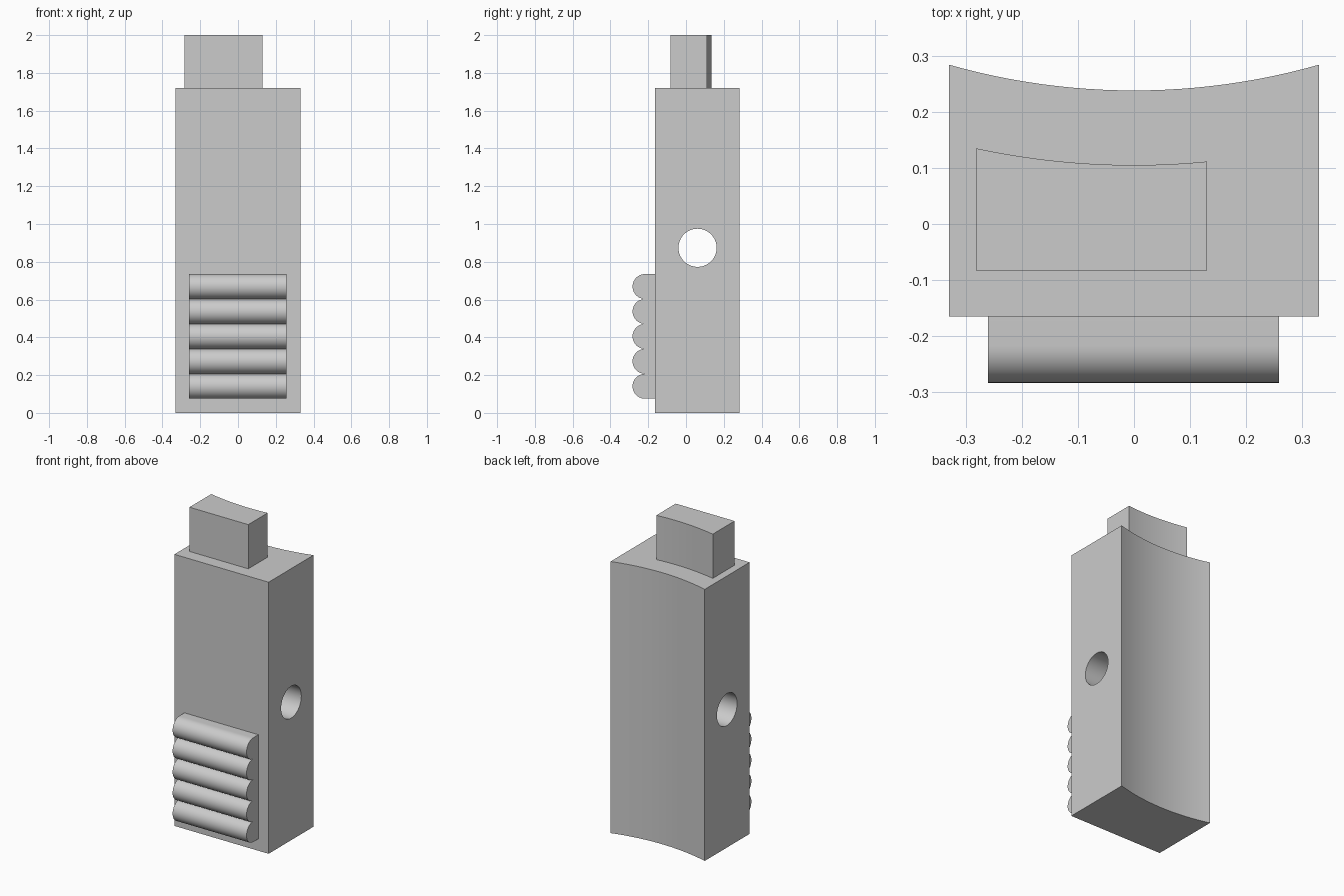
import bpy
import bmesh
from math import cos, sin, pi, sqrt, radians
from mathutils import Vector

if "Cube" in bpy.data.objects:
    bpy.data.objects.remove(bpy.data.objects["Cube"], do_unlink=True)

grey = bpy.data.materials.new("plain grey")
grey.use_nodes = True
COLOUR = (0.6, 0.6, 0.6, 1)
grey.diffuse_color = COLOUR
grey.node_tree.nodes["Principled BSDF"].inputs["Base Color"].default_value = COLOUR


def prism(name, points, direction):
    """Extrude a closed outline of 3D points along a direction."""
    bm = bmesh.new()
    face = bm.faces.new([bm.verts.new(p) for p in points])
    new = bmesh.ops.extrude_face_region(bm, geom=[face], use_keep_orig=True)
    verts = [g for g in new["geom"] if isinstance(g, bmesh.types.BMVert)]
    bmesh.ops.translate(bm, verts=verts, vec=Vector(direction))
    bmesh.ops.recalc_face_normals(bm, faces=bm.faces)
    mesh = bpy.data.meshes.new(name)
    bm.to_mesh(mesh)
    bm.free()
    mesh.materials.append(grey)
    obj = bpy.data.objects.new(name, mesh)
    bpy.context.collection.objects.link(obj)
    return obj


def activate(obj):
    bpy.ops.object.select_all(action="DESELECT")
    obj.select_set(True)
    bpy.context.view_layer.objects.active = obj


def smooth(obj):
    activate(obj)
    bpy.ops.object.shade_smooth_by_angle(angle=radians(30))


ARC_CENTRE = 1.445


def curved_block(name, x0, x1, front, radius, z0, z1, steps=24):
    """Block with a flat front and a hollow cylindrical back."""
    outline = [(x0, front, z0), (x1, front, z0)]
    for i in range(steps + 1):
        x = x1 + (x0 - x1) * i / steps
        outline.append((x, ARC_CENTRE - sqrt(radius ** 2 - x ** 2), z0))
    return prism(name, outline, (0, 0, z1 - z0))


# Main body and the offset tongue on top, with concentric hollow backs
body = curved_block("body", -0.33, 0.33, -0.165, 1.207, 0, 1.72)
tongue = curved_block("top_tongue", -0.282, 0.13, -0.083, 1.34, 1.70, 2)

# Cross hole through the body
circle = [(-0.5, 0.061 + 0.101 * cos(2 * pi * i / 64), 0.874 + 0.101 * sin(2 * pi * i / 64))
          for i in range(64)]
cutter = prism("hole_cutter", circle, (1, 0, 0))
cutter.hide_render = True
cut = body.modifiers.new("cross_hole", "BOOLEAN")
cut.operation = "DIFFERENCE"
cut.solver = "EXACT"
cut.object = cutter
activate(body)
bpy.ops.object.modifier_apply(modifier=cut.name)
bpy.data.objects.remove(cutter, do_unlink=True)

# Grip pad: five half-round ribs stacked on the front
RIBS, R, BOTTOM, STEPS = 5, 0.066, 0.075, 20
pad = [(-0.26, -0.15, BOTTOM)]
for rib in range(RIBS):
    middle = BOTTOM + R * (2 * rib + 1)
    for i in range(1 if rib else 0, STEPS + 1):
        a = pi * i / STEPS
        pad.append((-0.26, -0.217 - R * sin(a), middle - R * cos(a)))
pad.append((-0.26, -0.15, BOTTOM + 2 * R * RIBS))
grip = prism("ribbed_grip", pad, (0.518, 0, 0))

for part in (body, tongue, grip):
    smooth(part)
